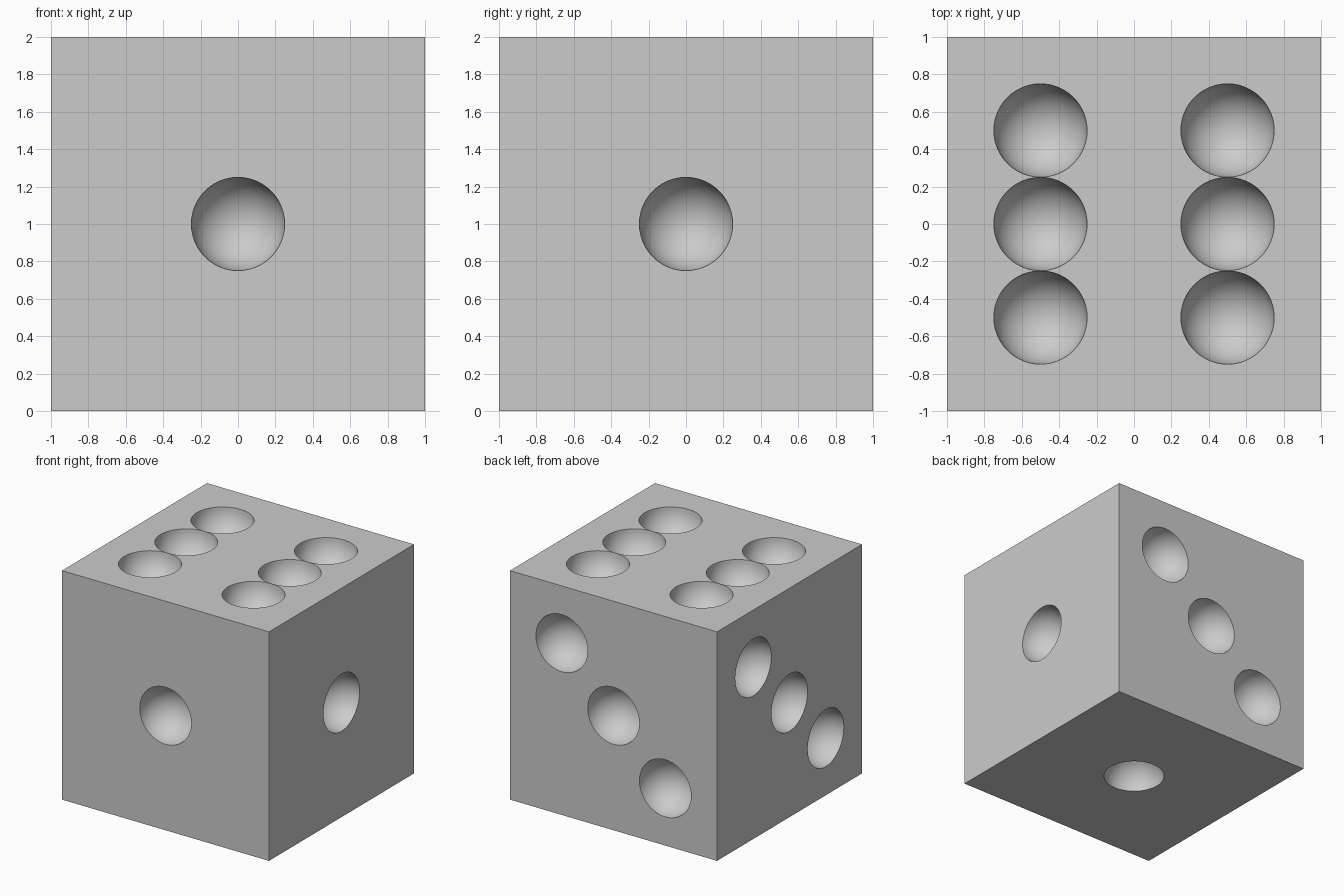
import bpy
import bmesh
from mathutils import Matrix, Vector

if "Cube" in bpy.data.objects:
    bpy.data.objects.remove(bpy.data.objects["Cube"], do_unlink=True)

RADIUS = 0.2495  # a hair under a quarter, so neighbouring pips stay separate
GREY = (0.6, 0.6, 0.6, 1)

grey = bpy.data.materials.new("light_grey")
grey.use_nodes = True
grey.diffuse_color = GREY
grey.node_tree.nodes["Principled BSDF"].inputs["Base Color"].default_value = GREY


def add_object(name, bm):
    mesh = bpy.data.meshes.new(name)
    bm.to_mesh(mesh)
    bm.free()
    mesh.materials.append(grey)
    obj = bpy.data.objects.new(name, mesh)
    bpy.context.collection.objects.link(obj)
    return obj


# Cube body
bm = bmesh.new()
bmesh.ops.create_cube(bm, size=2, matrix=Matrix.Translation((0, 0, 1)))
die = add_object("die_body", bm)

# Pip positions, grouped by the outward direction of their face
steps = (-0.5, 0, 0.5)
pips = {
    (0, -1, 0): [(0, -1, 1)],
    (1, 0, 0): [(1, 0, 1)],
    (0, 0, -1): [(0, 0, 0)],
    (0, 1, 0): [(s, 1, 1 + s) for s in steps],
    (-1, 0, 0): [(-1, s, 1 + s) for s in steps],
    (0, 0, 1): [(x, y, 2) for x in (-0.5, 0.5) for y in steps],
}

# Spherical cutters with their poles along each face direction
bm = bmesh.new()
for normal, centres in pips.items():
    turn = Vector(normal).to_track_quat("Z", "Y").to_matrix().to_4x4()
    for centre in centres:
        bmesh.ops.create_uvsphere(bm, u_segments=48, v_segments=24, radius=RADIUS,
                                  matrix=Matrix.Translation(centre) @ turn)
cutter = add_object("pip_cutter", bm)
cutter.hide_render = True

# Hollow out the pips
cut = die.modifiers.new("pips", "BOOLEAN")
cut.operation = "DIFFERENCE"
cut.solver = "EXACT"
cut.object = cutter
bpy.ops.object.select_all(action="DESELECT")
die.select_set(True)
bpy.context.view_layer.objects.active = die
bpy.ops.object.modifier_apply(modifier=cut.name)
bpy.data.objects.remove(cutter, do_unlink=True)

# Smooth hollows, crisp rims and cube edges
bpy.ops.object.shade_smooth_by_angle()
